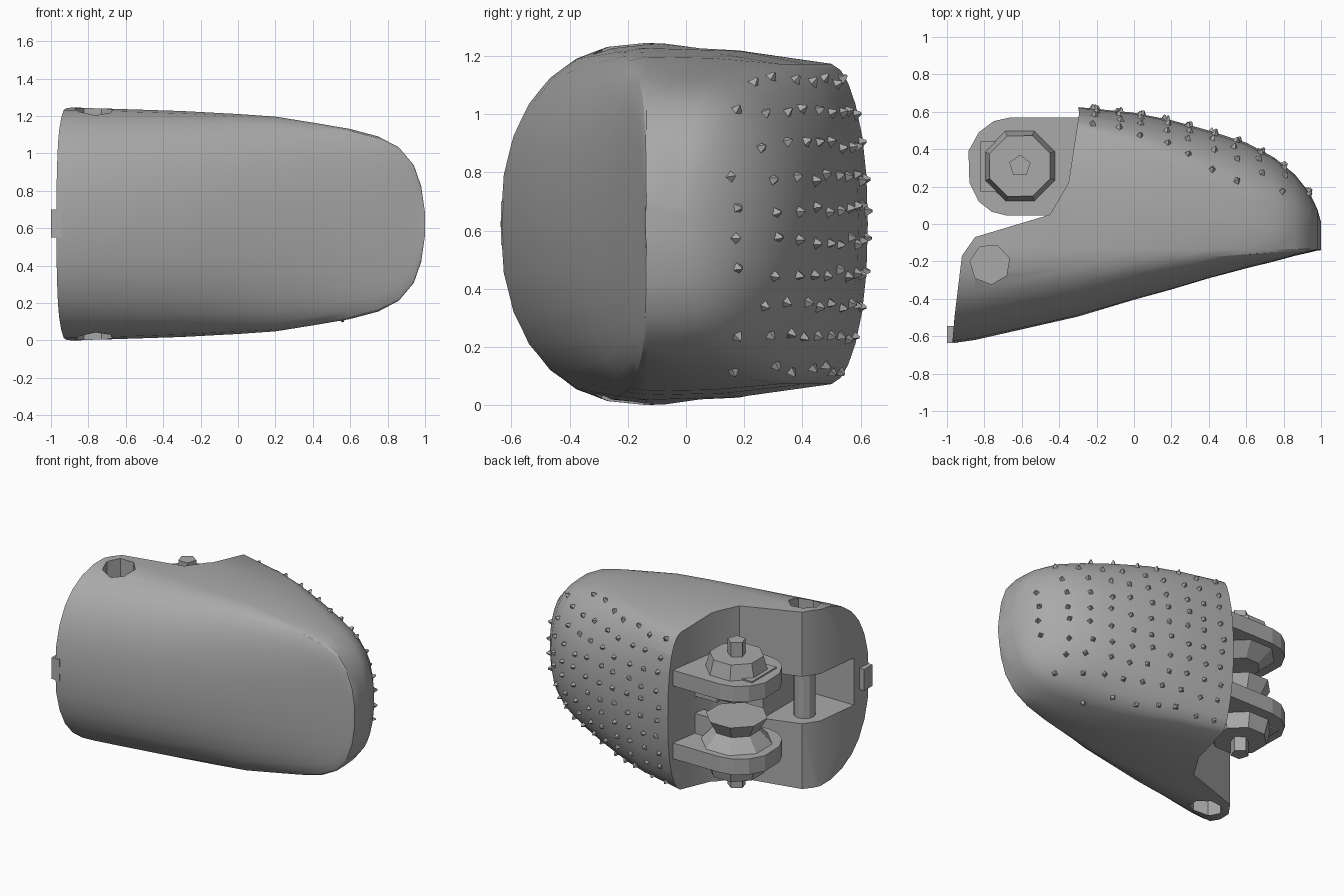
import bpy, bmesh, random
from math import sin, cos, pi
from mathutils import Vector, Matrix
from mathutils.bvhtree import BVHTree

random.seed(4)
if "Cube" in bpy.data.objects:
    bpy.data.objects.remove(bpy.data.objects["Cube"])

MID = 0.6225  # height of the symmetry plane

grey = bpy.data.materials.new("matte_grey")
grey.use_nodes = True
grey.diffuse_color = (0.4, 0.4, 0.4, 1)
grey.node_tree.nodes["Principled BSDF"].inputs["Base Color"].default_value = (0.4, 0.4, 0.4, 1)


def finish(bm, name):
    bmesh.ops.recalc_face_normals(bm, faces=bm.faces)
    mesh = bpy.data.meshes.new(name)
    bm.to_mesh(mesh)
    bm.free()
    mesh.materials.append(grey)
    ob = bpy.data.objects.new(name, mesh)
    bpy.context.collection.objects.link(ob)
    return ob


def activate(ob):
    bpy.ops.object.select_all(action='DESELECT')
    ob.select_set(True)
    bpy.context.view_layer.objects.active = ob


def smooth(ob, angle=0.5):
    activate(ob)
    bpy.ops.object.shade_smooth_by_angle(angle=angle)


def loft(rings):
    bm = bmesh.new()
    loops = [[bm.verts.new(p) for p in ring] for ring in rings]
    n = len(loops[0])
    for a, b in zip(loops, loops[1:]):
        for i in range(n):
            bm.faces.new((a[i], a[(i + 1) % n], b[(i + 1) % n], b[i]))
    bm.faces.new(loops[0])
    bm.faces.new(loops[-1][::-1])
    return bm


def prism(name, outline, z0, z1):
    return finish(loft([[(x, y, z) for x, y in outline] for z in (z0, z1)]), name)


def ngon(cx, cy, r, n, turn=0.0):
    return [(cx + r * cos(turn + 2 * pi * i / n), cy + r * sin(turn + 2 * pi * i / n)) for i in range(n)]


def box(name, x0, x1, y0, y1, z0, z1):
    return prism(name, [(x0, y0), (x1, y0), (x1, y1), (x0, y1)], z0, z1)


def cut(ob, cutter):
    cutter.hide_render = True
    mod = ob.modifiers.new("cut", 'BOOLEAN')
    mod.operation, mod.solver, mod.object = 'DIFFERENCE', 'EXACT', cutter
    activate(ob)
    bpy.ops.object.modifier_apply(modifier=mod.name)
    bpy.data.objects.remove(cutter)


# Body: sections along x given as (x, nose y, seam y, back y, half height)
STATIONS = [
    (-1.1, -0.655, 0.5, 0.63, 0.622), (-0.85, -0.62, 0.5, 0.63, 0.622),
    (-0.3, -0.495, 0.5, 0.625, 0.604), (0, -0.405, 0.41, 0.595, 0.588),
    (0.2, -0.35, 0.32, 0.555, 0.574), (0.4, -0.29, 0.22, 0.5, 0.542),
    (0.6, -0.237, 0.13, 0.435, 0.508), (0.75, -0.2, 0.08, 0.355, 0.468),
    (0.86, -0.17, 0.045, 0.265, 0.41), (0.94, -0.152, 0.02, 0.165, 0.315),
    (0.98, -0.142, 0, 0.08, 0.2), (1, -0.14, -0.01, 0.01, 0.06)]


def section(x, nose, seam, back, h):
    upper = []
    for i in range(1, 8):  # rounded front
        a = pi / 2 * i / 7
        upper.append((-0.135 + (nose + 0.135) * max(cos(a), 0) ** 0.87, h * sin(a) ** 0.87))
    seam_h = min(h * 0.98, 0.55)
    upper.append(((seam - 0.135) / 2, seam_h + 0.82 * (h - seam_h)))  # slightly crowned top
    for v in (1, 0.96, 0.88, 0.75, 0.55, 0.3):  # padded back
        upper.append((seam + (back - seam) * (1 - v ** 2.3) ** 0.57, seam_h * v))
    ring = [(nose, 0)] + upper + [(back, 0)] + [(y, -z) for y, z in reversed(upper)]
    return [(x, y, MID + z) for y, z in ring]


bm = loft([section(*s) for s in STATIONS])
bmesh.ops.recalc_face_normals(bm, faces=bm.faces)
tree = BVHTree.FromBMesh(bm)
body = finish(bm, "body_shell")

# Joint opening and slanted end
cut(body, prism("joint_cutter", [(-1.3, -0.8), (-0.985, -0.8), (-0.96, -0.5), (-0.92, -0.17), (-0.85, -0.07),
                                 (-0.45, 0.05), (-0.35, 0.22), (-0.295, 0.58), (-0.3, 0.9), (-1.3, 0.9)], -0.5, 2))
cut(body, box("slot_cutter", -1.3, -0.6, -0.49, 0.3, 0.46, 0.79))
for lo, hi in ((MID * 2 - 0.2, 2), (-0.5, 0.2)):
    cut(body, prism("recess_cutter", ngon(-0.77, -0.215, 0.108, 7, 0.3), lo, hi))
smooth(body)

# Pin in the slot and tab on the end
smooth(prism("slot_pin", ngon(-0.78, -0.2, 0.07, 12), 0.4, 0.84))
box("end_tab", -1, -0.94, -0.635, -0.545, 0.55, 0.7)

# Hinge arms above and below the middle
ARM = [(-0.27, 0.57), (-0.66, 0.57), (-0.75, 0.55), (-0.83, 0.49), (-0.885, 0.39), (-0.88, 0.22),
       (-0.83, 0.12), (-0.76, 0.065), (-0.68, 0.045), (-0.43, 0.045), (-0.3, 0.22)]
CX, CY = -0.61, 0.31


def stack(name, parts, side):
    """Loft (radius, height) rings around the hinge axis."""
    rings = [[(x, y, MID + side * z) for x, y in ngon(CX, CY, r, 8, 0.4)] for r, z in parts]
    return finish(loft(rings), name)


KNUCKLES = {"upper": [(0.13, 0.12), (0.24, 0.21)], "lower": [(0.2, 0.02), (0.15, 0.11), (0.24, 0.21)]}
for side, label in ((1, "upper"), (-1, "lower")):
    def span(a, b):
        return sorted((MID + side * a, MID + side * b))
    prism(label + "_hinge_arm", ARM, *span(0.2, 0.31))
    stack(label + "_knuckle", KNUCKLES[label], side)
    stack(label + "_hinge_nut", [(0.205, 0.3), (0.175, 0.41)], side)
    prism(label + "_bolt_tip", ngon(CX, CY, 0.06, 5, 0.3), *span(0.4, 0.51))
    box(label + "_arm_block", -0.82, -0.73, 0.17, 0.44, *span(0.3, 0.32))
    box(label + "_web", -0.5, -0.27, 0.29, 0.37, *span(0.06, 0.21))

# Grip studs spread over the back pad
studs = bmesh.new()
for row in range(10):
    for col in range(10):
        x = -0.21 + col * 0.126 + random.uniform(-0.015, 0.015)
        z = 0.13 + row * 0.109 + random.uniform(-0.015, 0.015)
        hit, normal, _, _ = tree.ray_cast(Vector((x, 2, z)), Vector((0, -1, 0)))
        if hit is None or normal.y < 0.25 or hit.y < 0.14:
            continue
        turn = normal.to_track_quat('Z', 'Y').to_matrix().to_4x4()
        bmesh.ops.create_cone(studs, cap_ends=True, segments=4, radius1=0.026, radius2=0.005, depth=0.034,
                              matrix=Matrix.Translation(hit + normal * 0.007) @ turn
                              @ Matrix.Rotation(random.uniform(0, pi), 4, 'Z'))
finish(studs, "grip_studs")
